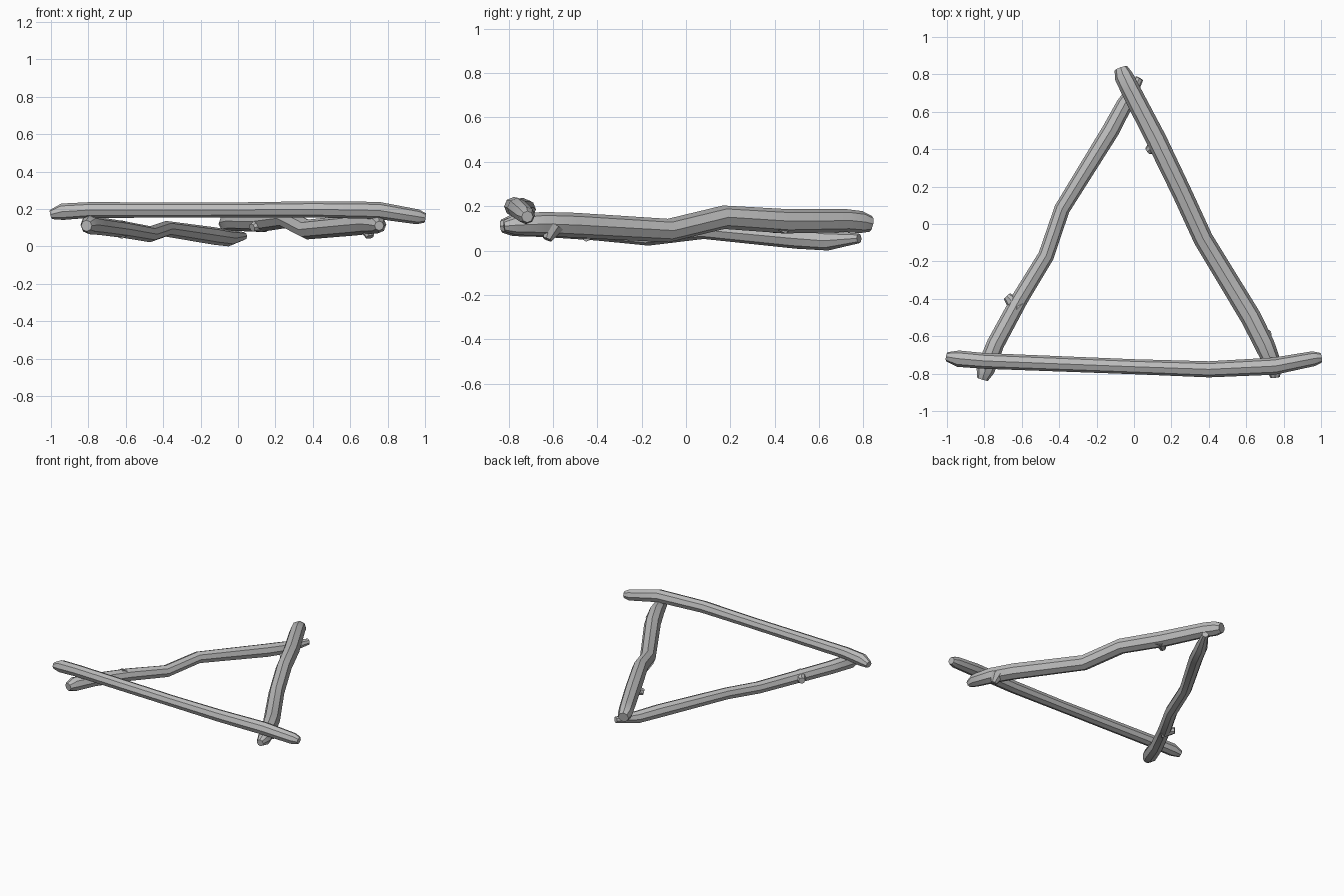
import bpy
import bmesh
import math
from mathutils import Vector

SIDES = 8

old = bpy.data.objects.get("Cube")
if old:
    bpy.data.objects.remove(old, do_unlink=True)

# One grey colour for all the wood
wood = bpy.data.materials.new("weathered grey wood")
wood.use_nodes = True
grey = (0.5, 0.5, 0.5, 1)
wood.diffuse_color = grey
wood.node_tree.nodes["Principled BSDF"].inputs["Base Color"].default_value = grey


def add_tube(bm, path):
    """Skin a closed tube over path points given as (x, y, z, radius)."""
    centres = [Vector(p[:3]) for p in path]
    rings = []
    for i, (centre, point) in enumerate(zip(centres, path)):
        before = centres[max(i - 1, 0)]
        after = centres[min(i + 1, len(centres) - 1)]
        along = (after - before).normalized()
        side = along.cross(Vector((0, 0, 1))).normalized()
        up = side.cross(along)
        ring = []
        for k in range(SIDES):
            angle = math.tau * k / SIDES
            offset = side * math.cos(angle) + up * math.sin(angle)
            ring.append(bm.verts.new(centre + offset * point[3]))
        rings.append(ring)
    for lower, upper in zip(rings, rings[1:]):
        for k in range(SIDES):
            n = (k + 1) % SIDES
            bm.faces.new((lower[k], lower[n], upper[n], upper[k]))
    bm.faces.new(rings[0][::-1])
    bm.faces.new(rings[-1])


def make_log(name, path, knots=()):
    """Build a crooked log; each knot is a short tapered branch stub."""
    bm = bmesh.new()
    add_tube(bm, path)
    for root, tip in knots:
        add_tube(bm, [(*root, 0.05), (*tip, 0.022)])
    bmesh.ops.recalc_face_normals(bm, faces=bm.faces)
    mesh = bpy.data.meshes.new(name)
    bm.to_mesh(mesh)
    bm.free()
    mesh.materials.append(wood)
    log = bpy.data.objects.new(name, mesh)
    bpy.context.collection.objects.link(log)
    bpy.ops.object.select_all(action="DESELECT")
    log.select_set(True)
    bpy.context.view_layer.objects.active = log
    bpy.ops.object.shade_smooth_by_angle(angle=math.radians(40))
    return log


# Front log, resting on top of the other two
make_log("front_log", [
    (-1.0, -0.71, 0.17, 0.025),
    (-0.94, -0.72, 0.185, 0.044),
    (-0.8, -0.732, 0.194, 0.042),
    (0.0, -0.763, 0.195, 0.04),
    (0.4, -0.777, 0.198, 0.043),
    (0.75, -0.76, 0.192, 0.046),
    (0.96, -0.72, 0.158, 0.04),
    (1.0, -0.715, 0.152, 0.026),
])

# Right log, lowest at the back, with a stub on its outer side
make_log("right_log", [
    (-0.81, -0.83, 0.11, 0.03),
    (-0.795, -0.78, 0.115, 0.05),
    (-0.74, -0.64, 0.108, 0.047),
    (-0.61, -0.4, 0.09, 0.045),
    (-0.47, -0.17, 0.065, 0.043),
    (-0.385, 0.08, 0.094, 0.042),
    (-0.125, 0.5, 0.055, 0.047),
    (-0.05, 0.64, 0.044, 0.044),
    (0.03, 0.78, 0.055, 0.022),
], knots=[((-0.62, -0.45, 0.09), (-0.68, -0.385, 0.09))])

# Left log, thicker and kinked, with a stub inside and one below
make_log("left_log", [
    (-0.07, 0.832, 0.12, 0.036),
    (-0.055, 0.79, 0.128, 0.05),
    (-0.02, 0.72, 0.135, 0.052),
    (0.12, 0.45, 0.132, 0.055),
    (0.255, 0.17, 0.15, 0.053),
    (0.37, -0.08, 0.09, 0.053),
    (0.625, -0.5, 0.114, 0.056),
    (0.7, -0.65, 0.12, 0.054),
    (0.75, -0.77, 0.115, 0.045),
    (0.755, -0.82, 0.11, 0.025),
], knots=[
    ((0.14, 0.44, 0.125), (0.075, 0.39, 0.1)),
    ((0.69, -0.6, 0.11), (0.705, -0.625, 0.05)),
])
